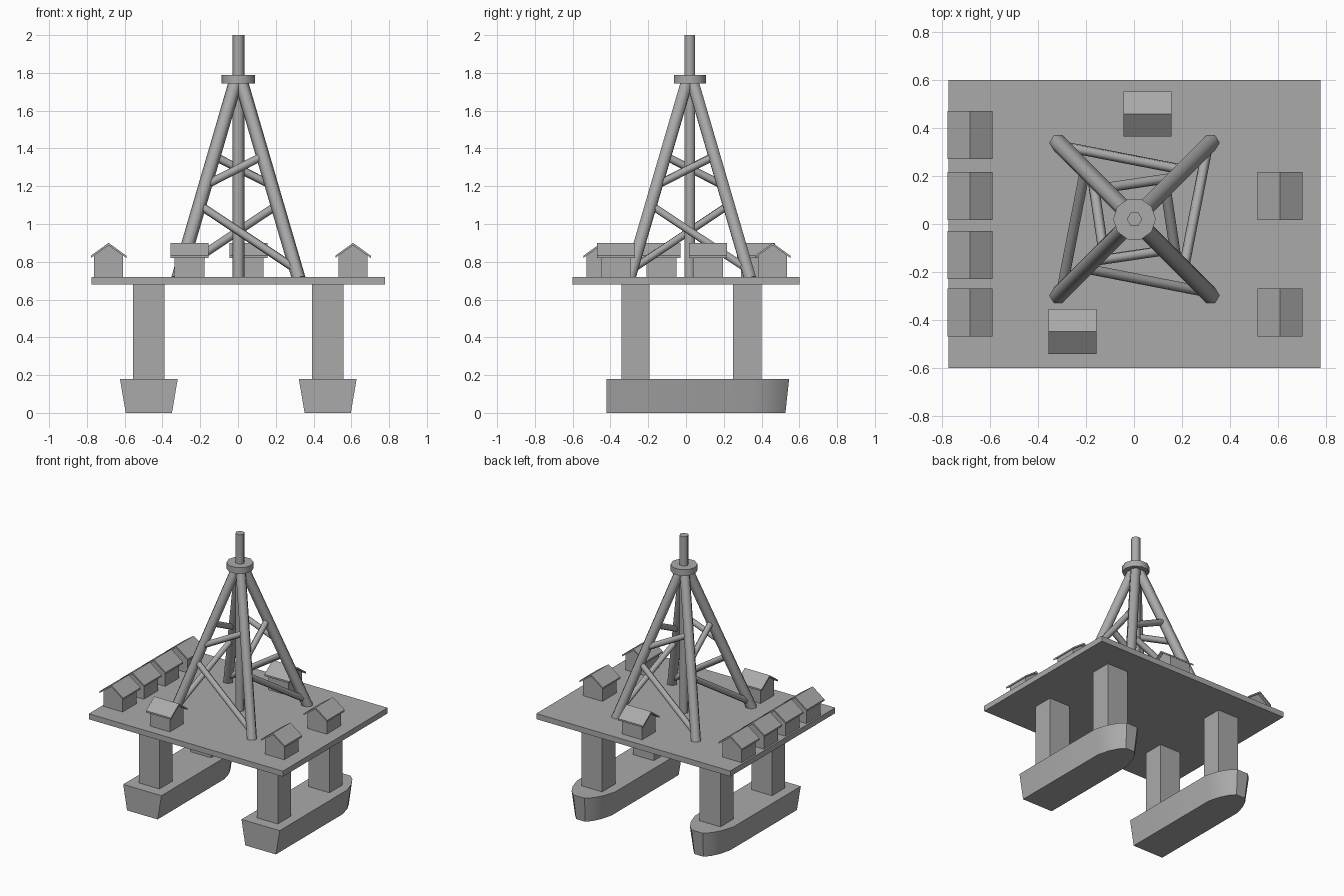
import bpy
from mathutils import Vector, Matrix

if "Cube" in bpy.data.objects:
    bpy.data.objects.remove(bpy.data.objects["Cube"])

# Dark grey paint shared by all parts
PAINT = bpy.data.materials.new("dark_grey")
PAINT.diffuse_color = (0.4, 0.4, 0.4, 1)
PAINT.use_nodes = True
PAINT.node_tree.nodes["Principled BSDF"].inputs["Base Color"].default_value = PAINT.diffuse_color


def mesh_object(name, verts, faces):
    me = bpy.data.meshes.new(name)
    me.from_pydata([tuple(v) for v in verts], [], faces)
    me.update()
    me.materials.append(PAINT)
    ob = bpy.data.objects.new(name, me)
    bpy.context.collection.objects.link(ob)
    return ob


def loft(name, lower, upper):
    """Closed solid between two matching counter-clockwise rings."""
    n = len(lower)
    faces = [tuple(reversed(range(n))), tuple(range(n, 2 * n))]
    faces += [(i, (i + 1) % n, n + (i + 1) % n, n + i) for i in range(n)]
    return mesh_object(name, list(lower) + list(upper), faces)


def box(name, x0, x1, y0, y1, z0, z1):
    ring = [(x0, y0), (x1, y0), (x1, y1), (x0, y1)]
    return loft(name, [(x, y, z0) for x, y in ring], [(x, y, z1) for x, y in ring])


def tube(name, a, b, r, sides):
    a, b = Vector(a), Vector(b)
    d = b - a
    bpy.ops.mesh.primitive_cylinder_add(vertices=sides, radius=r, depth=d.length)
    ob = bpy.context.object
    ob.name = name
    turn = Vector((0, 0, 1)).rotation_difference(d).to_matrix().to_4x4()
    spin = Matrix.Rotation(1.5707963, 4, 'Z')
    ob.data.transform(Matrix.Translation((a + b) / 2) @ turn @ spin)
    ob.data.materials.append(PAINT)
    for p in ob.data.polygons:
        p.use_smooth = len(p.vertices) == 4
    return ob


def prism(name, profile, length, place):
    """Profile in (across, up), extruded along local y."""
    h = length / 2
    n = len(profile)
    verts = [place @ Vector((x, -h, z)) for x, z in profile]
    verts += [place @ Vector((x, h, z)) for x, z in profile]
    faces = [tuple(range(n)), tuple(reversed(range(n, 2 * n)))]
    faces += [((i + 1) % n, i, n + i, n + (i + 1) % n) for i in range(n)]
    return mesh_object(name, verts, faces)


# Deck
box("deck", -0.775, 0.779, -0.6, 0.6, 0.68, 0.72)

# Pontoons with rounded bows, and the columns standing on them
HULL = [(0.153, -0.42), (0.153, 0.35), (0.125, 0.44), (0.087, 0.505), (0.045, 0.546)]


def hull_ring(cx, z, narrow, bow):
    half = [(w * narrow, y if y < 0.3 else 0.3 + (y - 0.3) * bow) for w, y in HULL]
    return ([(cx + w, y, z) for w, y in half]
            + [(cx - w, y, z) for w, y in reversed(half)])


for side, cx in (("left", -0.472), ("right", 0.475)):
    hull = loft(side + "_pontoon", hull_ring(cx, 0, 0.8, 0.92), hull_ring(cx, 0.18, 1, 1))
    bpy.ops.object.select_all(action='DESELECT')
    hull.select_set(True)
    bpy.context.view_layer.objects.active = hull
    bpy.ops.object.shade_smooth_by_angle(angle=0.7)
    for end, cy in (("front", -0.267), ("back", 0.324)):
        box(f"{side}_{end}_column", cx - 0.083, cx + 0.083,
            cy - 0.075, cy + 0.075, 0.17, 0.69)

# Derrick: four leaning legs, listed clockwise from above
CX, CY = 0.002, 0.02
CORNERS = [(-1, 1), (1, 1), (1, -1), (-1, -1)]
Z0, Z1, R0, R1 = 0.71, 1.77, 0.32, 0.01


def on_leg(i, z):
    r = R0 + (R1 - R0) * (z - Z0) / (Z1 - Z0)
    sx, sy = CORNERS[i % 4]
    return (CX + sx * r, CY + sy * r, z)


for i in range(4):
    tube(f"derrick_leg_{i + 1}", on_leg(i, Z0), on_leg(i, Z1), 0.036, 6)
    # Braces spiral one way below and the other way above
    tube(f"lower_brace_{i + 1}", on_leg(i, 0.76), on_leg(i + 1, 1.1), 0.022, 6)
    tube(f"upper_brace_{i + 1}", on_leg(i, 1.36), on_leg(i + 1, 1.205), 0.022, 6)

# Central drill pipe and crown collar
tube("drill_pipe", (CX, CY, 0.7), (CX, CY, 2.0), 0.032, 6)
tube("crown_collar", (CX, CY, 1.743), (CX, CY, 1.788), 0.089, 10)

# Cabins: gabled walls under a thin overhanging roof
WALL = [(-0.077, 0.715), (0.077, 0.715), (0.077, 0.832), (0, 0.888), (-0.077, 0.832)]
ROOF = [(-0.094, 0.82), (0, 0.887), (0.094, 0.82), (0.094, 0.832), (0, 0.9), (-0.094, 0.832)]
CABINS = [(-0.685, y, 0) for y in (0.371, 0.116, -0.129, -0.37)]
CABINS += [(0.609, 0.116, 0), (0.609, -0.37, 0), (0.056, 0.459, 1), (-0.257, -0.449, 1)]
for k, (x, y, turned) in enumerate(CABINS, 1):
    place = Matrix.Translation((x, y, 0)) @ Matrix.Rotation(turned * 1.5707963, 4, 'Z')
    prism(f"cabin_{k}_walls", WALL, 0.16, place)
    prism(f"cabin_{k}_roof", ROOF, 0.2, place)
